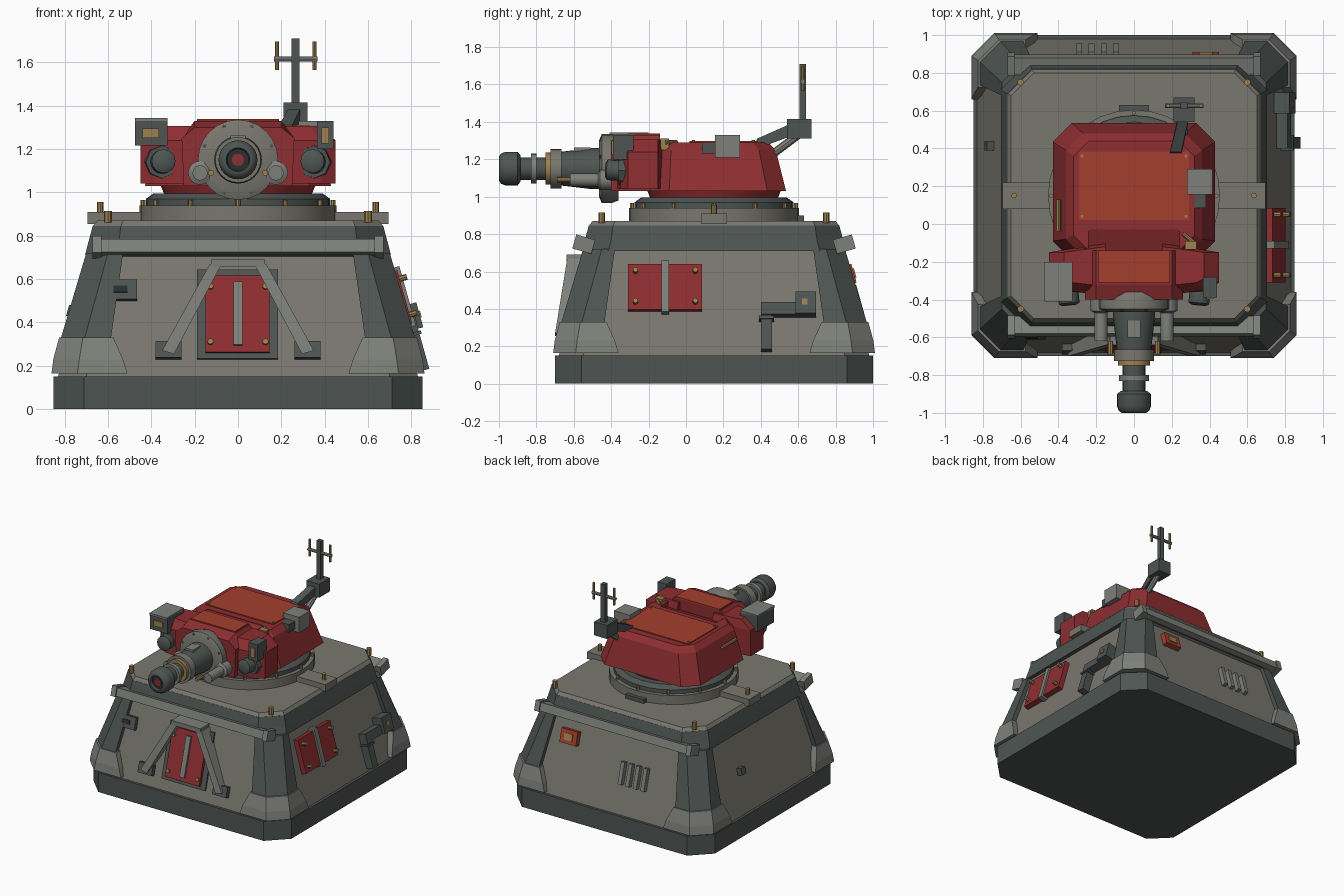
import bpy, bmesh, math
from mathutils import Vector, Matrix

if "Cube" in bpy.data.objects:
    bpy.data.objects.remove(bpy.data.objects["Cube"])

CY = 0.15  # bunker centre in y


def material(name, rgb):
    m = bpy.data.materials.new(name)
    lin = [((c / 255 + 0.055) / 1.055) ** 2.4 for c in rgb]
    m.diffuse_color = (*lin, 1)
    m.use_nodes = True
    m.node_tree.nodes["Principled BSDF"].inputs["Base Color"].default_value = m.diffuse_color
    return m


PANEL = material("warm grey panel", (121, 119, 110))
TRIM = material("light grey trim", (126, 128, 122))
DARK = material("dark green grey", (78, 85, 82))
RED = material("dark red paint", (142, 46, 49))
ORANGE = material("orange red paint", (164, 62, 44))
BRASS = material("brass", (158, 128, 78))
BLACK = material("near black", (42, 46, 46))


def finish(name, bm, mat, smooth=False):
    bmesh.ops.recalc_face_normals(bm, faces=bm.faces)
    me = bpy.data.meshes.new(name)
    bm.to_mesh(me)
    bm.free()
    me.materials.append(mat)
    ob = bpy.data.objects.new(name, me)
    bpy.context.collection.objects.link(ob)
    if smooth:
        bpy.ops.object.select_all(action='DESELECT')
        ob.select_set(True)
        bpy.context.view_layer.objects.active = ob
        bpy.ops.object.shade_smooth_by_angle(angle=math.radians(35))
    return ob


def loft(name, sections, mat, smooth=False):
    """Skin closed rings of equal point count and cap both ends."""
    bm = bmesh.new()
    rings = [[bm.verts.new(p) for p in s] for s in sections]
    n = len(rings[0])
    for a, b in zip(rings, rings[1:]):
        for i in range(n):
            bm.faces.new((a[i], a[(i + 1) % n], b[(i + 1) % n], b[i]))
    bm.faces.new(rings[0])
    bm.faces.new(rings[-1])
    return finish(name, bm, mat, smooth)


def octagon(z, hx, y0, y1, c):
    return [(hx, y0 + c, z), (hx, y1 - c, z), (hx - c, y1, z), (c - hx, y1, z),
            (-hx, y1 - c, z), (-hx, y0 + c, z), (c - hx, y0, z), (hx - c, y0, z)]


def square_oct(z, h, c):
    return octagon(z, h, CY - h, CY + h, c)


def box(name, x0, x1, y0, y1, z0, z1, mat):
    return loft(name, [[(x0, y0, z), (x1, y0, z), (x1, y1, z), (x0, y1, z)] for z in (z0, z1)], mat)


def turned(name, origin, axis, profile, mat, n=24):
    """Turned part: profile of (distance along axis, radius)."""
    axis = Vector(axis).normalized()
    u = axis.orthogonal().normalized()
    v = axis.cross(u)
    o = Vector(origin)
    rings = [[o + axis * d + (u * math.cos(2 * math.pi * i / n) + v * math.sin(2 * math.pi * i / n)) * r
              for i in range(n)] for d, r in profile]
    return loft(name, rings, mat, n > 8)


def rod(name, a, b, r, mat, n=8):
    d = Vector(b) - Vector(a)
    return turned(name, a, d, [(0, r), (d.length, r)], mat, n)


# --- sloping wall helpers
SLOPE = 0.16 / 0.57
TILT = math.atan(SLOPE)
NORMALS = {"front": (0, -1), "right": (1, 0), "back": (0, 1), "left": (-1, 0)}


def wall_frame(side, u, z):
    nx, ny = NORMALS[side]
    n, up = Vector((nx, ny, 0)), Vector((0, 0, 1))
    h = Vector((-ny, nx, 0))
    t = up * math.cos(TILT) - n * math.sin(TILT)
    out = n * math.cos(TILT) + up * math.sin(TILT)
    o = Vector((0, CY, z)) + n * (0.83 - SLOPE * (z - 0.15)) + h * u
    m = Matrix((h, t, out)).transposed().to_4x4()
    m.translation = o
    return m


def wall_box(name, side, u0, u1, z0, z1, depth, mat, base=-0.02):
    m = wall_frame(side, (u0 + u1) / 2, (z0 + z1) / 2)
    w, k = (u1 - u0) / 2, (z1 - z0) / 2 / math.cos(TILT)
    return loft(name, [[m @ Vector(p) for p in ((-w, -k, d), (w, -k, d), (w, k, d), (-w, k, d))]
                       for d in (base, depth)], mat)


def wall_bolt(name, side, u, z, base, top, r=0.014):
    m = wall_frame(side, u, z)
    rod(name, m @ Vector((0, 0, base)), m @ Vector((0, 0, top)), r, BRASS)


# --- bunker
loft("plinth", [square_oct(0, .85, .14), square_oct(.15, .85, .14)], DARK)
loft("bunker_walls", [square_oct(.15, .83, .13), square_oct(.72, .67, .12)], PANEL)
loft("roof_band", [square_oct(.71, .705, .14), square_oct(.77, .69, .14), square_oct(.845, .67, .13)], DARK)
loft("roof_deck", [square_oct(.843, .67, .13), square_oct(.87, .65, .12)], PANEL)


def corner(z, h, i, c, sx, sy):
    pts = [(h, i), (h, h - c), (h - c, h), (i, h), (i, i)]
    return [(sx * x, CY + sy * y, z) for x, y in pts]


for sx in (-1, 1):
    for sy in (-1, 1):
        loft("corner_pillar", [corner(.30, .825, .59, .11, sx, sy), corner(.72, .70, .53, .10, sx, sy)], DARK)
        loft("corner_boot", [corner(.165, .86, .51, .12, sx, sy), corner(.23, .852, .53, .12, sx, sy),
                             corner(.33, .825, .575, .11, sx, sy)], TRIM)
        rod("deck_bolt", (sx * .60, CY + sy * .60, .86), (sx * .60, CY + sy * .60, .915), .018, BRASS)
    # side deck pads
    xs = sorted((sx * .42, sx * .695))
    box("deck_pad", *xs, .08, .22, .855, .91, PANEL)
    rod("pad_bolt", (sx * .635, CY, .90), (sx * .635, CY, .955), .015, BRASS)
box("rear_deck_pad", -.08, .08, .58, .63, .86, .90, DARK)

# trim rails on front and back
for side in ("front", "back"):
    wall_box("wall_rail", side, -.65, .65, .705, .765, .075, TRIM)
    for s in (-1, 1):
        a, b = sorted((s * .63, s * .67))
        wall_box("rail_end", side, a, b, .70, .775, .085, TRIM)

# --- front door and buttresses
wall_box("door_frame", "front", -.19, .185, .23, .64, .012, DARK)
wall_box("door", "front", -.15, .145, .255, .61, .035, RED)
wall_box("door_bar", "front", -.02, .02, .285, .575, .05, TRIM)
for s in (-1, 1):
    for z in (.30, .555):
        wall_bolt("door_bolt", "front", s * .127, z, .03, .05)
    loft("buttress", [[(s * .35, -.70, .27), (s * .295, -.70, .255), (s * .295, -.60, .255), (s * .35, -.60, .27)],
                      [(s * .13, -.635, .67), (s * .075, -.635, .67), (s * .075, -.50, .67), (s * .13, -.50, .67)]],
         TRIM)
    a, b = sorted((s * .26, s * .38))
    wall_box("buttress_foot", "front", a, b, .23, .305, .035, DARK)
box("buttress_cap", -.125, .125, -.64, -.50, .655, .69, TRIM)
wall_box("front_panel_box", "front", -.62, -.465, .50, .59, .03, DARK)
wall_box("front_panel_slot", "front", -.575, -.51, .53, .56, .036, BLACK)

# --- right side hatch and pipe
wall_box("side_hatch", "right", -.46, -.065, .385, .63, .04, RED)
wall_box("hatch_bar", "right", -.28, -.24, .37, .645, .055, TRIM)
for u in (-.42, -.10):
    for z in (.425, .59):
        wall_bolt("hatch_bolt", "right", u, z, .03, .075)
wall_box("pipe_lower", "right", .25, .31, .17, .42, .06, DARK)
wall_box("pipe_upper", "right", .25, .46, .355, .42, .062, DARK)
wall_box("pipe_clamp", "right", .24, .32, .33, .345, .07, DARK)
wall_box("junction_box", "right", .435, .545, .355, .47, .085, DARK)
wall_box("junction_plate", "right", .47, .50, .40, .43, .091, BRASS)

# --- back and left details
wall_box("rear_box", "back", -.45, -.31, .53, .63, .04, ORANGE)
wall_box("rear_box_plate", "back", -.415, -.345, .555, .605, .047, BRASS)
for i in range(4):
    u = .08 + i * .065
    wall_box("vent_slat", "back", u, u + .03, .36, .52, .035, TRIM)
wall_box("left_socket", "left", -.29, -.24, .42, .47, .04, DARK)

# --- turret ring
turned("turret_ring", (0, CY, .865), (0, 0, 1), [(0, .455), (.075, .455)], PANEL, 32)
turned("turret_bearing", (0, CY, .93), (0, 0, 1), [(0, .425), (.04, .425), (.065, .39)], DARK, 32)
for i in range(12):
    a = math.tau * i / 12
    x, y = .438 * math.cos(a), CY + .438 * math.sin(a)
    rod("ring_bolt", (x, y, .935), (x, y, .965), .011, BRASS, 6)
turned("turret_neck", (0, CY, .99), (0, 0, 1), [(0, .34), (.05, .36)], RED, 32)

# --- turret shell with a sloped recess behind the gun hood
shell = loft("turret_shell", [octagon(1.03, .43, -.19, .535, .10), octagon(1.25, .36, -.17, .48, .09),
                              octagon(1.29, .32, -.14, .44, .08)], RED)
cutter = loft("recess_cutter", [[(x, -.03, 1.285), (x, -.30, 1.18), (x, -.30, 1.4), (x, -.03, 1.4)]
                                for x in (-.24, .24)], RED)
cutter.hide_render = True
cutter.hide_viewport = True
mod = shell.modifiers.new("recess", 'BOOLEAN')
mod.object = cutter
mod.operation = 'DIFFERENCE'
box("roof_plate", -.29, .29, .02, .385, 1.28, 1.297, ORANGE)
for x in (-.275, .275):
    for y in (.04, .36):
        rod("plate_bolt", (x, y, 1.29), (x, y, 1.304), .009, BRASS, 6)

# cheeks and gun hood
for s in (-1, 1):
    loft("turret_cheek", [[(s * x, y, z) for x, y in ((.15, -.10), (.45, -.15), (.45, -.31), (.38, -.35), (.15, -.38))]
                          for z in (1.04, 1.24)] +
         [[(s * x, y, 1.305) for x, y in ((.15, -.12), (.37, -.15), (.37, -.29), (.33, -.31), (.15, -.33))]], RED)
loft("gun_hood", [[(-.25, y, 1.03), (.25, y, 1.03), (.26, y, 1.25), (.20, y, zt), (-.20, y, zt), (-.26, y, 1.25)]
                  for y, zt in ((-.40, 1.30), (-.32, 1.33), (-.14, 1.33))], RED)
loft("hood_plate", [[(x, -.14, 1.325), (x, -.31, 1.325), (x, -.31, 1.338), (x, -.14, 1.338)]
                    for x in (-.19, .19)], ORANGE)

# --- gun, turned along -y
G, FWD = (0, 0, 1.15), (0, -1, 0)
turned("mantlet", G, FWD, [(.36, .17), (.40, .185), (.45, .185), (.465, .15)], PANEL, 24)
for i in range(8):
    a = math.tau * (i + .5) / 8
    x, z = .165 * math.cos(a), 1.15 + .165 * math.sin(a)
    rod("mantlet_bolt", (x, -.44, z), (x, -.46, z), .01, DARK, 6)
turned("gun_sleeve", G, FWD, [(.44, .11), (.50, .11), (.67, .09)], DARK)
box("sleeve_plate", -.035, .035, -.60, -.51, 1.23, 1.262, TRIM)
turned("sleeve_collar", G, FWD, [(.665, .105), (.725, .105)], PANEL)
turned("brass_collar", G, FWD, [(.72, .085), (.75, .085)], BRASS)
turned("barrel", G, FWD, [(.74, .06), (.90, .06)], DARK)
turned("barrel_ring", G, FWD, [(.80, .08), (.83, .08)], TRIM)
turned("muzzle", G, FWD, [(.885, .07), (.90, .09), (.965, .09), (.99, .08), (1.0, .065), (1.0, .055),
                          (.975, .05)], DARK)
turned("muzzle_bore", G, FWD, [(.97, .05), (.98, .05)], BLACK)
turned("muzzle_core", G, FWD, [(.975, .028), (.985, .028)], RED)
for s in (-1, 1):
    turned("recoil_cylinder", (s * .175, -.36, 1.09), FWD, [(0, .055), (.10, .055), (.11, .035), (.26, .035)], TRIM, 16)
    turned("lamp_mount", (s * .35, -.30, 1.14), FWD, [(0, .085), (.06, .075)], DARK, 8)
    turned("lamp", (s * .35, -.35, 1.14), (-s * .1, -1, .05), [(0, .055), (.07, .055), (.08, .04)], DARK, 16)
    rod("gun_bracket_bolt", (s * .125, -.62, 1.09), (s * .125, -.69, 1.09), .014, BRASS)

# --- turret sights and boxes
box("left_sight", -.475, -.325, -.40, -.20, 1.215, 1.335, DARK)
box("left_sight_hood", -.475, -.325, -.41, -.20, 1.325, 1.342, TRIM)
box("left_sight_lens", -.44, -.365, -.408, -.39, 1.25, 1.295, BRASS)
box("right_sight", .365, .44, -.39, -.28, 1.20, 1.33, DARK)
box("right_sight_lens", .385, .42, -.398, -.38, 1.225, 1.30, BRASS)
box("right_roof_box", .28, .415, .155, .29, 1.21, 1.33, TRIM)
box("roof_box_socket", .315, .38, .085, .16, 1.23, 1.29, DARK)
rod("roof_handle", (.26, -.05, 1.29), (.33, -.11, 1.29), .012, BRASS)
box("roof_brass_box", .27, .33, -.135, -.09, 1.25, 1.31, BRASS)
rod("left_handrail", (-.40, -.04, 1.20), (-.40, .13, 1.20), .013, BRASS)

# --- antenna
loft("antenna_arm", [[(.19, .36, 1.25), (.25, .36, 1.25), (.25, .38, 1.31), (.19, .38, 1.31)],
                     [(.235, .58, 1.33), (.29, .58, 1.33), (.29, .56, 1.39), (.235, .56, 1.39)]], DARK)
rod("antenna_strut", (.26, .44, 1.21), (.265, .60, 1.33), .022, TRIM)
box("antenna_box", .21, .32, .54, .67, 1.31, 1.415, DARK)
box("antenna_mast", .247, .283, .608, .642, 1.41, 1.71, DARK)
rod("antenna_crossbar", (.165, .625, 1.615), (.367, .625, 1.615), .012, TRIM)
for x in (.18, .353):
    rod("antenna_tip", (x, .625, 1.565), (x, .625, 1.695), .009, BRASS)
